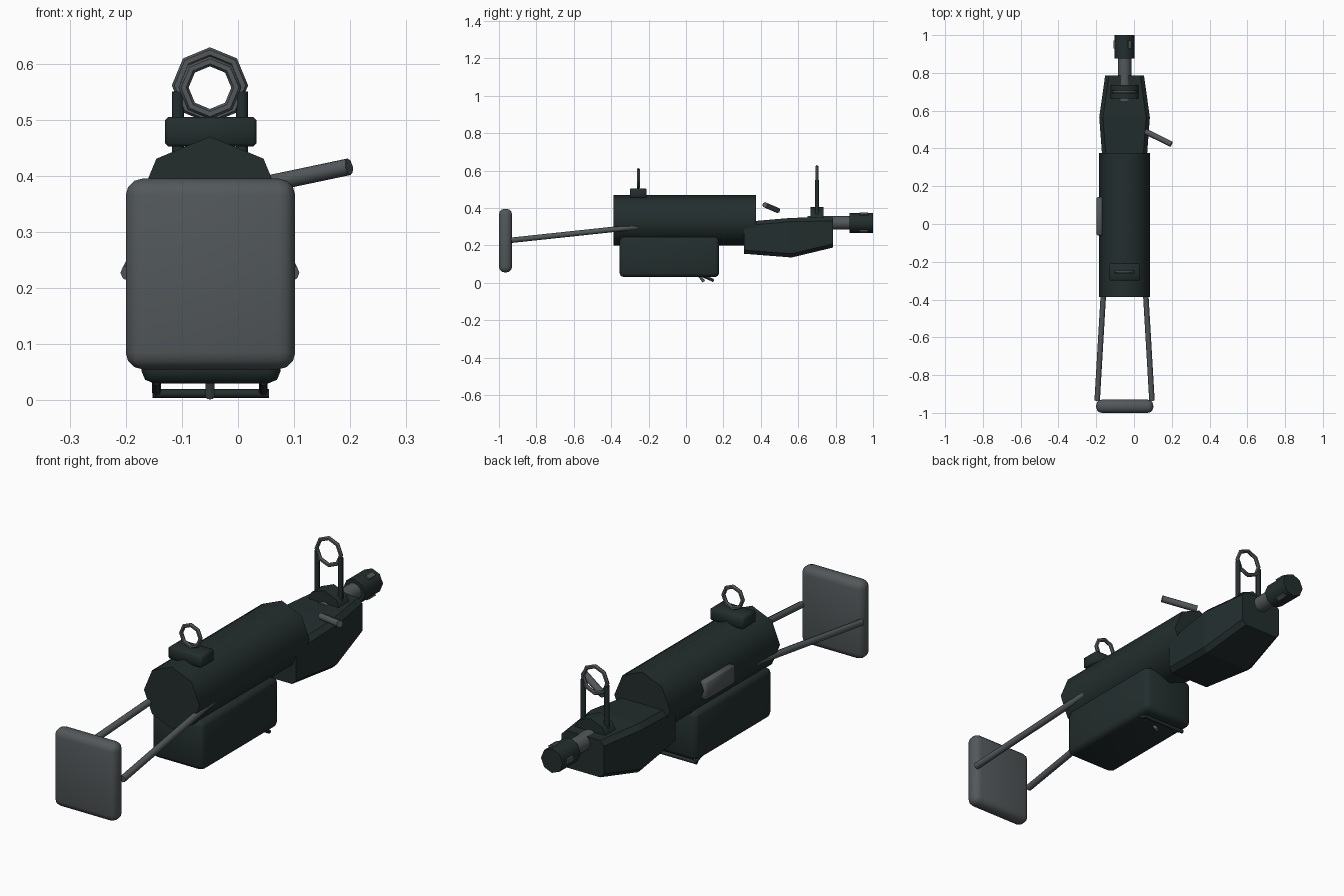
import bpy, bmesh, math
from mathutils import Vector

if "Cube" in bpy.data.objects:
    bpy.data.objects.remove(bpy.data.objects["Cube"])

CX = -0.05  # centre line of the main assembly


def material(name, rgb):
    m = bpy.data.materials.new(name)
    m.diffuse_color = (*rgb, 1)
    m.use_nodes = True
    m.node_tree.nodes["Principled BSDF"].inputs["Base Color"].default_value = m.diffuse_color
    return m


DARK = material("dark_green_metal", (0.017, 0.027, 0.027))
GREY = material("grey_metal", (0.085, 0.097, 0.102))


def finish(ob, name, mat, angle=50):
    ob.name = name
    ob.data.materials.append(mat)
    bpy.ops.object.select_all(action='DESELECT')
    ob.select_set(True)
    bpy.context.view_layer.objects.active = ob
    if angle:
        bpy.ops.object.shade_smooth_by_angle(angle=math.radians(angle))
    return ob


def box(name, mat, lo, hi, bevel=0.0, segments=2):
    lo, hi = Vector(lo), Vector(hi)
    bpy.ops.mesh.primitive_cube_add(size=1, location=(lo + hi) / 2)
    ob = bpy.context.object
    ob.scale = hi - lo
    bpy.ops.object.transform_apply(location=False, rotation=False, scale=True)
    if bevel:
        m = ob.modifiers.new("bevel", 'BEVEL')
        m.width, m.segments = bevel, segments
        bpy.ops.object.modifier_apply(modifier=m.name)
    return finish(ob, name, mat)


def rod(name, mat, a, b, r, sides=8):
    a, b = Vector(a), Vector(b)
    d = b - a
    bpy.ops.mesh.primitive_cylinder_add(vertices=sides, radius=r, depth=d.length,
                                        location=(a + b) / 2)
    ob = bpy.context.object
    ob.rotation_euler = d.to_track_quat('Z', 'Y').to_euler()
    return finish(ob, name, mat)


def ring(name, mat, y, z, major, minor):
    bpy.ops.mesh.primitive_torus_add(location=(CX, y, z), rotation=(math.pi / 2, 0, 0),
                                     major_segments=8, minor_segments=6,
                                     major_radius=major, minor_radius=minor)
    return finish(bpy.context.object, name, mat)


def loft(name, mat, sections, chamfer):
    """Skin chamfered rectangles given as (y, half width, bottom, top)."""
    bm = bmesh.new()
    loops = []
    for y, w, z0, z1 in sections:
        c = chamfer
        pts = [(-w + c, z0), (w - c, z0), (w, z0 + c), (w, z1 - c),
               (w - c, z1), (-w + c, z1), (-w, z1 - c), (-w, z0 + c)]
        loops.append([bm.verts.new((CX + x, y, z)) for x, z in pts])
    for a, b in zip(loops, loops[1:]):
        for i in range(8):
            j = (i + 1) % 8
            bm.faces.new((a[i], a[j], b[j], b[i]))
    bm.faces.new(loops[0])
    bm.faces.new(loops[-1])
    bmesh.ops.recalc_face_normals(bm, faces=bm.faces)
    me = bpy.data.meshes.new(name)
    bm.to_mesh(me)
    bm.free()
    ob = bpy.data.objects.new(name, me)
    bpy.context.collection.objects.link(ob)
    return finish(ob, name, mat, 0)


# Receiver tube, lower housing and side plate
rod("receiver", DARK, (CX, -0.387, 0.335), (CX, 0.375, 0.335), 0.135)
box("lower_housing", DARK, (-0.172, -0.355, 0.03), (0.076, 0.177, 0.245), 0.022)
box("side_plate", GREY, (-0.198, -0.06, 0.295), (-0.165, 0.142, 0.375), 0.005, 1)

# Tapered handguard
loft("handguard", DARK, [(0.31, 0.115, 0.155, 0.325), (0.565, 0.134, 0.135, 0.347),
                         (0.785, 0.103, 0.188, 0.35)], 0.02)

# Barrel and muzzle with three vents
rod("barrel", GREY, (CX, 0.65, 0.32), (CX, 0.9, 0.32), 0.036, 12)
rod("muzzle", DARK, (CX, 0.875, 0.32), (CX, 1.0, 0.32), 0.053, 8)
for i, deg in enumerate((60, 180, 300)):
    t = math.radians(deg)
    vent = box("muzzle_vent_%d" % i, GREY, (-0.008, -0.022, -0.01), (0.008, 0.022, 0.01))
    vent.location = (CX + 0.05 * math.cos(t), 0.95, 0.32 + 0.05 * math.sin(t))
    vent.rotation_euler = (0, -t, 0)

# Rear sight
box("rear_sight_base", DARK, (-0.13, -0.3, 0.452), (0.033, -0.21, 0.505), 0.006, 1)
ring("rear_sight_ring", GREY, -0.255, 0.557, 0.047, 0.009)

# Front sight: collar, two posts and ring
rod("front_sight_collar", DARK, (CX, 0.665, 0.32), (CX, 0.735, 0.32), 0.085)
for side in (-1, 1):
    x = CX + side * 0.057
    rod("front_sight_post", DARK, (x, 0.70, 0.35), (x, 0.70, 0.55), 0.011)
ring("front_sight_ring", GREY, 0.70, 0.561, 0.059, 0.009)

# Side handle
rod("side_handle", GREY, (0.06, 0.49, 0.387), (0.198, 0.422, 0.416), 0.015)

# Shoulder plate and its two struts
box("shoulder_plate", GREY, (-0.2, -1.0, 0.055), (0.102, -0.93, 0.395), 0.03, 3)
for side in (-1, 1):
    rod("stock_strut", GREY, (CX + side * 0.145, -0.935, 0.227),
        (CX + side * 0.105, -0.25, 0.3), 0.0145)

# Small guard bar and trigger below the housing
for side in (-1, 1):
    x = CX + side * 0.095
    rod("guard_leg", DARK, (x, 0.095, 0.034), (x, 0.145, 0.013), 0.008)
rod("guard_bar", DARK, (CX - 0.102, 0.142, 0.012), (CX + 0.105, 0.142, 0.012), 0.008)
rod("trigger", GREY, (CX, 0.07, 0.04), (CX, 0.095, 0.006), 0.008)
